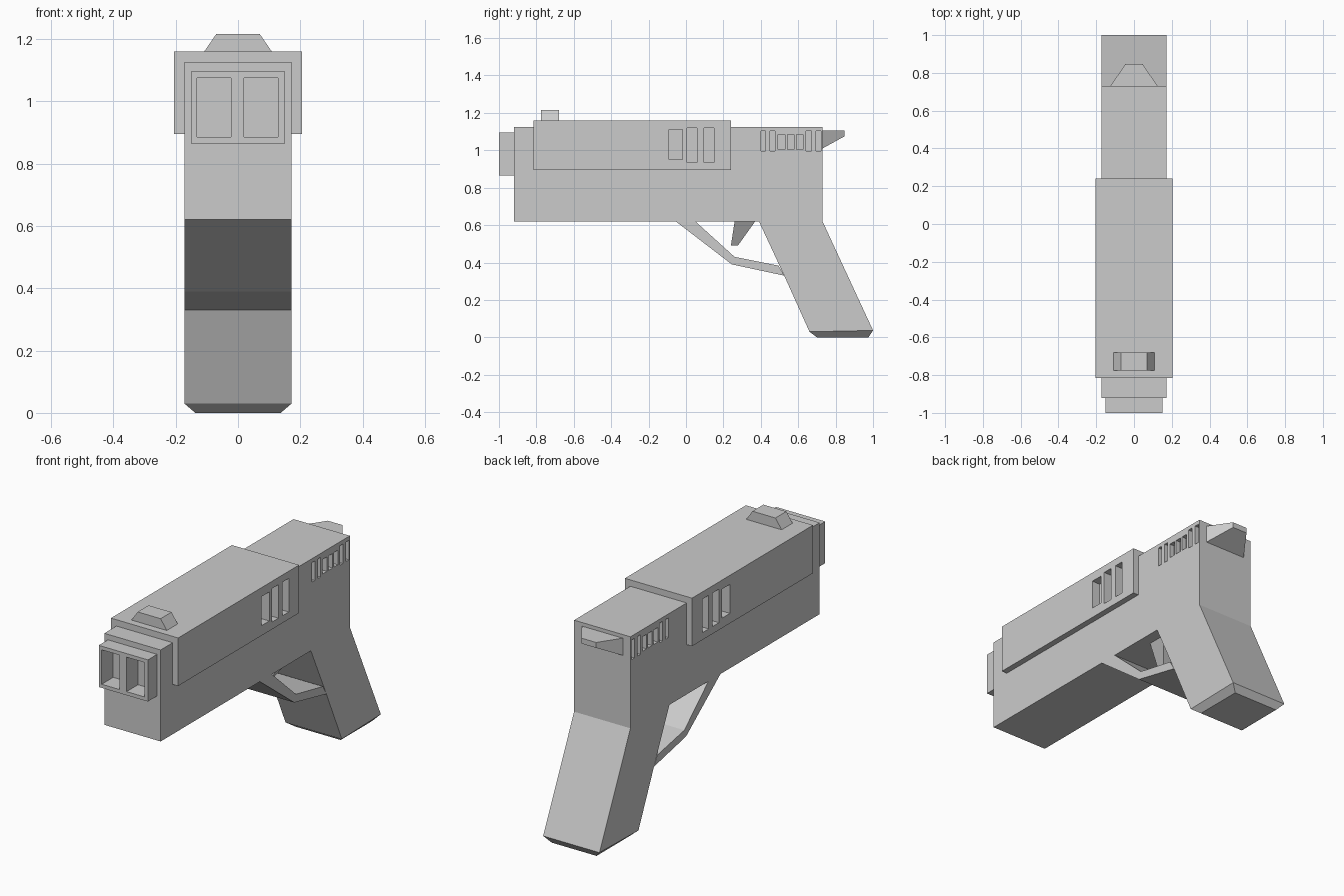
import bpy, bmesh

if "Cube" in bpy.data.objects:
    bpy.data.objects.remove(bpy.data.objects["Cube"])


def new_object(name, bm):
    bmesh.ops.recalc_face_normals(bm, faces=bm.faces)
    mesh = bpy.data.meshes.new(name)
    bm.to_mesh(mesh)
    bm.free()
    ob = bpy.data.objects.new(name, mesh)
    bpy.context.collection.objects.link(ob)
    return ob


def add_loft(bm, a, b):
    """Join two matching rings of points into a closed solid."""
    va = [bm.verts.new(p) for p in a]
    vb = [bm.verts.new(p) for p in b]
    bm.faces.new(va)
    bm.faces.new(vb[::-1])
    n = len(va)
    for i in range(n):
        j = (i + 1) % n
        bm.faces.new((va[i], vb[i], vb[j], va[j]))


def add_box(bm, x0, x1, y0, y1, z0, z1):
    ring = [(y0, z0), (y1, z0), (y1, z1), (y0, z1)]
    add_loft(bm, [(x0, y, z) for y, z in ring], [(x1, y, z) for y, z in ring])


def boxes(name, dims):
    bm = bmesh.new()
    for d in dims:
        add_box(bm, *d)
    return new_object(name, bm)


def profile(name, points):
    """Side profile rows (y, z, half width), mirrored across x = 0."""
    bm = bmesh.new()
    add_loft(bm, [(-w, y, z) for y, z, w in points], [(w, y, z) for y, z, w in points])
    return new_object(name, bm)


def cut(ob, cutter):
    mod = ob.modifiers.new("cut", 'BOOLEAN')
    mod.operation = 'DIFFERENCE'
    mod.solver = 'EXACT'
    mod.object = cutter
    bpy.context.view_layer.objects.active = ob
    bpy.ops.object.modifier_apply(modifier=mod.name)


W = 0.172

# Frame with raked grip
frame = profile("frame", [(y, z, W) for y, z in [
    (-0.92, 0.62), (0.39, 0.62), (0.525, 0.33), (0.66, 0.03), (1.0, 0.037),
    (0.73, 0.62), (0.73, 1.125), (-0.92, 1.125)]])

# Tapered grip base
bm = bmesh.new()
add_loft(bm, [(-W, 0.66, 0.03), (W, 0.66, 0.03), (W, 1.0, 0.037), (-W, 1.0, 0.037)],
         [(-0.137, 0.70, 0), (0.137, 0.70, 0), (0.137, 0.975, 0), (-0.137, 0.975, 0)])
new_object("grip_base", bm)

# Full-width guard loop
profile("guard", [(y, z, W) for y, z in [
    (-0.055, 0.62), (0.245, 0.39), (0.525, 0.33), (0.495, 0.383), (0.26, 0.43), (0.05, 0.62)]])

# Tapered trigger
profile("trigger", [(0.26, 0.62, 0.11), (0.24, 0.49, 0.035), (0.277, 0.49, 0.035), (0.37, 0.62, 0.11)])

# Upper cover and front block
cover = boxes("upper_cover", [(-0.205, 0.205, -0.815, 0.24, 0.895, 1.16)])
front = boxes("front_block", [(-0.15, 0.15, -1.0, -0.92, 0.865, 1.095)])

# Front sight
sight = [(-0.108, 1.16), (0.108, 1.16), (0.07, 1.215), (-0.07, 1.215)]
bm = bmesh.new()
add_loft(bm, [(x, -0.775, z) for x, z in sight], [(x, -0.68, z) for x, z in sight])
new_object("front_sight", bm)

# Rear spur
profile("rear_spur", [(0.73, 1.01, 0.125), (0.848, 1.075, 0.045),
                      (0.848, 1.105, 0.045), (0.73, 1.105, 0.125)])

# Recesses: side windows, rear grooves and twin front openings
windows = [(-0.09, -0.02, 0.95, 1.11), (0.005, 0.06, 0.935, 1.12), (0.095, 0.15, 0.935, 1.12)]
grooves = [(0.40, 0.425, 0.995, 1.103), (0.45, 0.475, 0.995, 1.103), (0.492, 0.53, 1.005, 1.085),
           (0.542, 0.578, 1.005, 1.085), (0.59, 0.625, 1.005, 1.085),
           (0.642, 0.67, 0.995, 1.103), (0.695, 0.722, 0.995, 1.103)]
side_dims = []
for slots, inner in ((windows, 0.155), (grooves, 0.145)):
    for s in slots:
        side_dims += [(inner, 0.3, *s), (-0.3, -inner, *s)]
side_cutter = boxes("side_cutter", side_dims)
front_cutter = boxes("front_cutter", [(x0, x1, -1.1, -0.90, 0.885, 1.075)
                                      for x0, x1 in ((-0.132, -0.023), (0.02, 0.128))])
for ob, cutter in ((frame, side_cutter), (cover, side_cutter),
                   (frame, front_cutter), (front, front_cutter)):
    cut(ob, cutter)
for cutter in (side_cutter, front_cutter):
    bpy.data.objects.remove(cutter)
